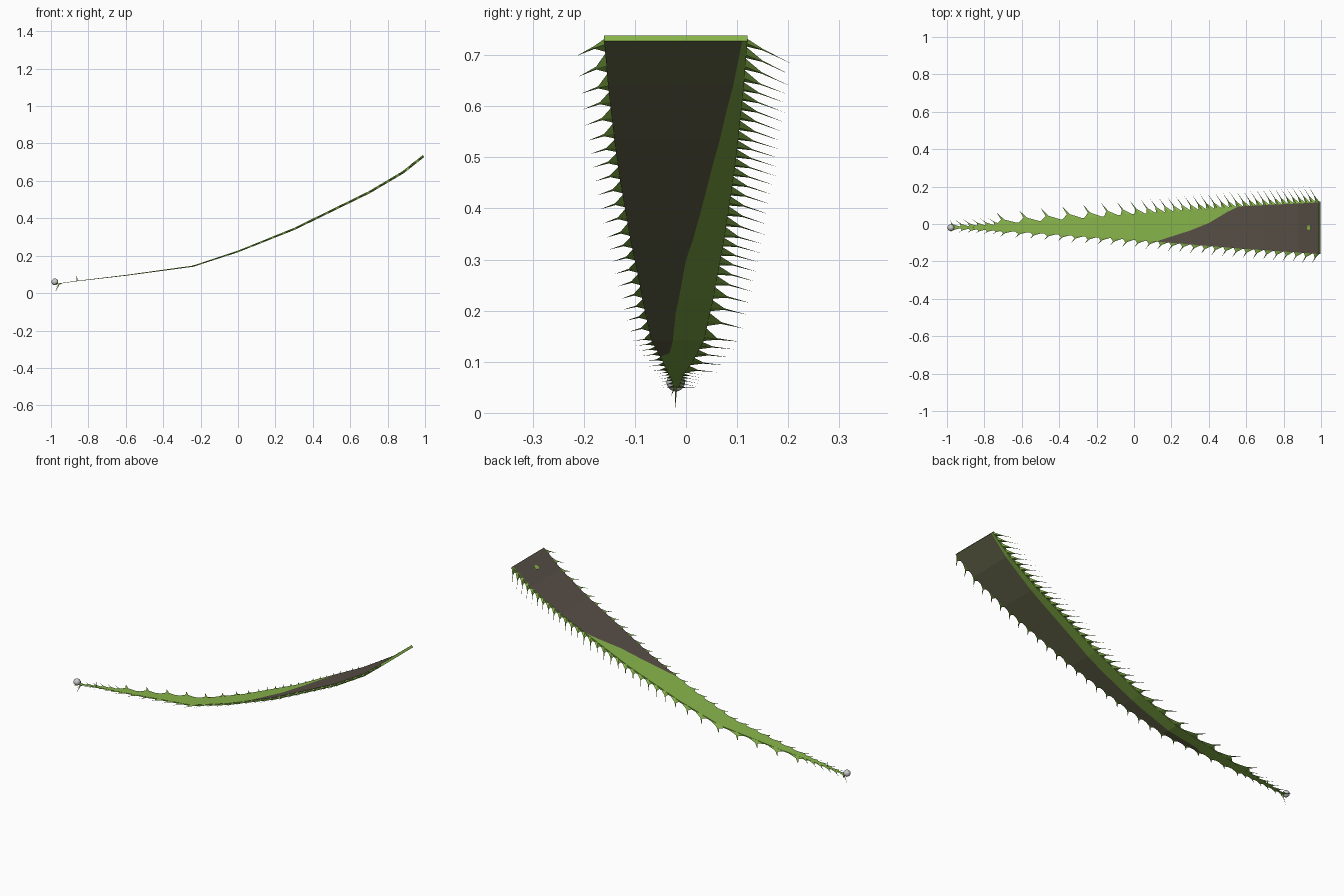
import bpy, bmesh, math
from mathutils import Vector, Matrix

if "Cube" in bpy.data.objects:
    bpy.data.objects.remove(bpy.data.objects["Cube"])


def mat(name, rgb):
    m = bpy.data.materials.new(name)
    m.diffuse_color = (*rgb, 1)
    m.use_nodes = True
    m.node_tree.nodes["Principled BSDF"].inputs["Base Color"].default_value = m.diffuse_color
    return m


GREEN = mat("leaf green", (0.245, 0.46, 0.07))
BROWN = mat("bark brown", (0.098, 0.079, 0.063))
OLIVE = mat("dark olive", (0.135, 0.14, 0.072))
GREY = mat("pearl grey", (0.60, 0.60, 0.60))

# Curves as (x, value): side profile, both edges, thickness, colour borders
SPINE = [(-0.975, 0.05), (-0.86, 0.066), (-0.6, 0.097), (-0.24, 0.147), (0, 0.227),
         (0.3, 0.349), (0.7, 0.545), (0.88, 0.652), (0.988, 0.738)]
LEFT = [(-0.975, -0.022), (-0.75, -0.034), (-0.55, -0.045), (-0.24, -0.068), (0.1, -0.092),
        (0.55, -0.13), (0.988, -0.16)]
RIGHT = [(-0.975, -0.015), (-0.75, -0.004), (-0.55, 0.013), (-0.24, 0.035), (0.1, 0.06),
         (0.55, 0.093), (0.988, 0.12)]
THICK = [(-0.975, 0.002), (-0.24, 0.006), (0.3, 0.011), (0.988, 0.013)]
TOP_BORDER = [(0.1, -0.1), (0.2, -0.067), (0.3, -0.035), (0.4, 0.005), (0.5, 0.065),
              (0.56, 0.094), (0.988, 0.115)]
LOW_BORDER = [(-0.5, -0.06), (-0.42, -0.032), (-0.07, -0.02), (0.2, 0.0), (0.42, 0.03),
              (0.62, 0.055), (0.8, 0.08), (0.988, 0.11)]


def interp(pts, x):
    if x <= pts[0][0]:
        return pts[0][1]
    for (x0, v0), (x1, v1) in zip(pts, pts[1:]):
        if x <= x1:
            return v0 + (v1 - v0) * (x - x0) / (x1 - x0)
    return pts[-1][1]


def slope(x):
    x = max(-0.95, min(0.97, x))
    return math.atan2(interp(SPINE, x + 0.015) - interp(SPINE, x - 0.015), 0.03)


def surf(x, y, depth=0.0):
    """Point on the curved strip, sunk by depth below its upper face."""
    a = slope(x)
    d = depth * interp(THICK, x)
    return Vector((x + d * math.sin(a), y, interp(SPINE, x) - d * math.cos(a)))


def finish(name, bm, mats, smooth=False):
    bmesh.ops.recalc_face_normals(bm, faces=bm.faces[:])
    me = bpy.data.meshes.new(name)
    bm.to_mesh(me)
    bm.free()
    for m in mats:
        me.materials.append(m)
    for p in me.polygons:
        p.use_smooth = smooth
    ob = bpy.data.objects.new(name, me)
    bpy.context.collection.objects.link(ob)
    return ob


# Tapered strip: each section is a ring with a colour border on both faces
bm = bmesh.new()
xs = sorted({round(-0.975 + 1.963 * i / 80, 4) for i in range(81)}
            | {p[0] for p in SPINE + TOP_BORDER + LOW_BORDER})
rings = []
for x in xs:
    l, r = interp(LEFT, x), interp(RIGHT, x)
    e = 0.0004
    bt = min(r - e, max(l + e, interp(TOP_BORDER, x)))
    bb = min(r - e, max(l + e, interp(LOW_BORDER, x)))
    rings.append([bm.verts.new(surf(x, y, d)) for y, d in
                  ((l, 0), (bt, 0), (r, 0), (r, 1), (bb, 1), (l, 1))])
for i in range(len(rings) - 1):
    a, b = rings[i], rings[i + 1]
    for k in range(6):
        f = bm.faces.new((a[k], a[(k + 1) % 6], b[(k + 1) % 6], b[k]))
        if k == 0 and xs[i] >= 0.1:
            f.material_index = 1
        elif k == 4 and xs[i] >= -0.5:
            f.material_index = 2
bm.faces.new(rings[0])
bm.faces.new(rings[-1])
finish("tapered_blade", bm, [GREEN, BROWN, OLIVE])


def thorn(bm, x, side, half, length, lean):
    """Concave barb on one edge, leaning back towards the tip."""
    edge = RIGHT if side > 0 else LEFT

    def ring(cx, out, h, t):
        pts = []
        for dx, d in ((-h, 0.5), (0, 0.5 - t), (h, 0.5), (0, 0.5 + t)):
            px = max(-0.975, min(0.988, cx + dx))
            pts.append(bm.verts.new(surf(px, interp(edge, px) + side * out, d)))
        return pts
    a = ring(x, -0.002, half, 0.5)
    b = ring(x - lean * 0.4, length * 0.38, half * 0.14, 0.12)
    tx = max(-0.985, x - lean)
    tip = bm.verts.new(surf(tx, interp(edge, x) + side * length, 0.5))
    for k in range(4):
        j = (k + 1) % 4
        bm.faces.new((a[k], a[j], b[j], b[k]))
        bm.faces.new((b[k], b[j], tip))


# Barbs along both edges: sparse in the middle, dense towards the wide end
for side, name in ((1, "right_thorns"), (-1, "left_thorns")):
    bm = bmesh.new()
    x = -0.95
    while x < 0.985:
        if x < -0.68:
            pitch, length = 0.045, 0.035 if side > 0 else 0.022
        elif side > 0:
            pitch = interp([(-0.68, 0.12), (-0.3, 0.11), (0.1, 0.048), (0.988, 0.027)], x)
            length = interp([(-0.68, 0.06), (0.988, 0.085)], x)
        else:
            pitch = interp([(-0.68, 0.08), (0.1, 0.06), (0.988, 0.05)], x)
            length = interp([(-0.68, 0.03), (0.988, 0.055)], x)
        thorn(bm, x, side, pitch * 0.5, length, 0.055 if side > 0 else 0.035)
        x += pitch
    finish(name, bm, [GREEN])

# Fine hooks around the narrow tip
bm = bmesh.new()
for base, tip in (((-0.955, -0.02, 0.052), (-0.98, -0.022, 0.0)),
                  ((-0.94, -0.02, 0.055), (-0.975, -0.03, 0.032)),
                  ((-0.86, -0.018, 0.064), (-0.862, -0.018, 0.092))):
    b = Vector(base)
    ring = [bm.verts.new(b + Vector(o)) for o in
            ((-0.004, -0.002, 0), (0.004, -0.002, 0), (0, 0.003, 0))]
    t = bm.verts.new(tip)
    for k in range(3):
        bm.faces.new((ring[k], ring[(k + 1) % 3], t))
    bm.faces.new(ring)
finish("tip_hooks", bm, [GREEN])

# Bead on the tip
bm = bmesh.new()
bmesh.ops.create_uvsphere(bm, u_segments=24, v_segments=14, radius=0.018,
                          matrix=Matrix.Translation((-0.979, -0.02, 0.06)))
finish("tip_bead", bm, [GREY], smooth=True)

# Small green spot near the wide end
bm = bmesh.new()
m = Matrix.Translation(surf(0.935, -0.02)) @ Matrix.Rotation(-slope(0.935), 4, 'Y')
bmesh.ops.create_cone(bm, cap_ends=True, segments=12, radius1=0.013, radius2=0.013,
                      depth=0.002, matrix=m)
finish("green_spot", bm, [GREEN])
